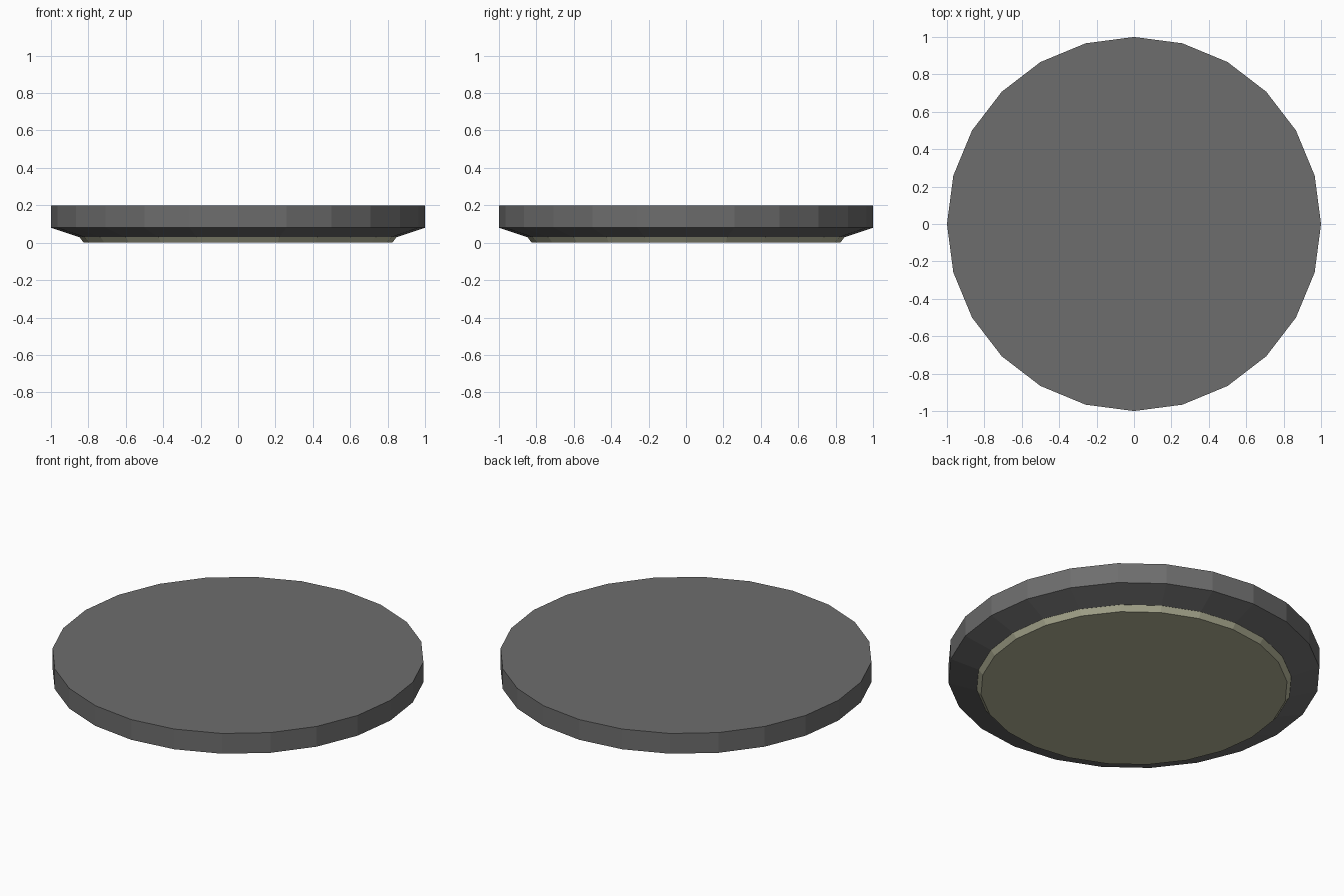
import bpy, bmesh, math

cube = bpy.data.objects.get("Cube")
if cube:
    bpy.data.objects.remove(cube, do_unlink=True)

SIDES = 24


def material(name, rgb):
    mat = bpy.data.materials.new(name)
    mat.use_nodes = True
    colour = (*rgb, 1.0)
    mat.diffuse_color = colour
    mat.node_tree.nodes["Principled BSDF"].inputs["Base Color"].default_value = colour
    return mat


def lathe(name, profile, mat):
    """Closed flat-shaded solid from (radius, height) rings, bottom to top."""
    bm = bmesh.new()
    rings = []
    for radius, z in profile:
        angles = [math.tau * i / SIDES for i in range(SIDES)]
        rings.append([bm.verts.new((radius * math.cos(a), radius * math.sin(a), z))
                      for a in angles])
    for low, high in zip(rings, rings[1:]):
        for i in range(SIDES):
            j = (i + 1) % SIDES
            bm.faces.new((low[i], low[j], high[j], high[i]))
    bm.faces.new(rings[0][::-1])
    bm.faces.new(rings[-1])
    mesh = bpy.data.meshes.new(name)
    bm.to_mesh(mesh)
    bm.free()
    mesh.materials.append(mat)
    obj = bpy.data.objects.new(name, mesh)
    bpy.context.collection.objects.link(obj)
    return obj


grey = material("dark grey", (0.155, 0.155, 0.155))
beige = material("pale olive", (0.46, 0.46, 0.32))

# Housing: straight rim with a chamfered underside
lathe("housing", [(0.85, 0.03), (1.0, 0.08), (1.0, 0.2)], grey)

# Shallow tapered disc set into the underside
lathe("bottom_disc", [(0.825, 0.0), (0.848, 0.03)], beige)
